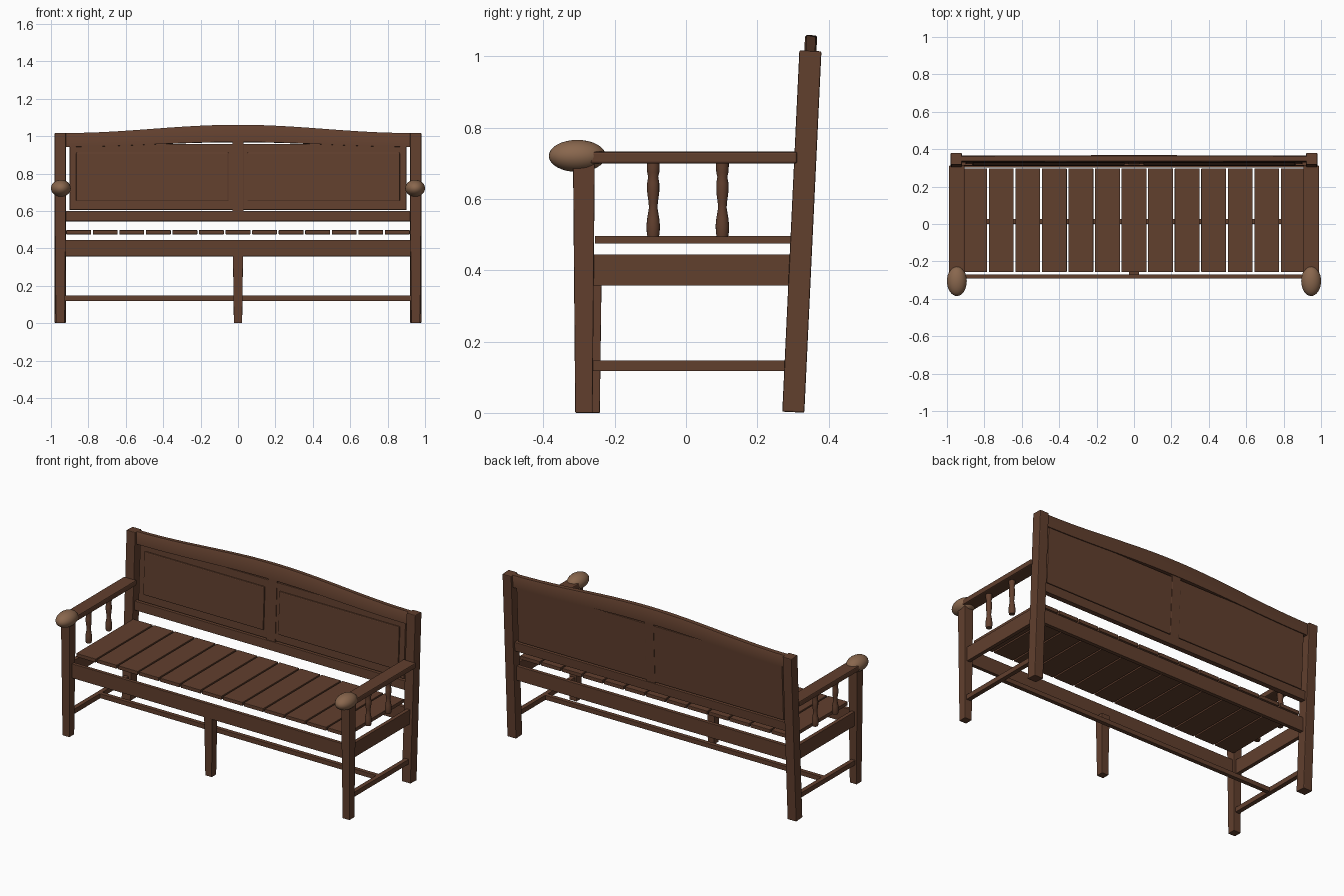
import bpy, bmesh, math
from mathutils import Vector

if "Cube" in bpy.data.objects:
    bpy.data.objects.remove(bpy.data.objects["Cube"])


def material(name, rgb):
    m = bpy.data.materials.new(name)
    m.diffuse_color = (*rgb, 1)
    m.use_nodes = True
    m.node_tree.nodes["Principled BSDF"].inputs["Base Color"].default_value = m.diffuse_color
    return m


WOOD = material("dark_wood", (0.12, 0.05, 0.027))
LIGHT = material("worn_wood", (0.25, 0.135, 0.075))
TILT = math.atan(0.0473)


def finish(name, bm, mat=WOOD, bevel=0.0, back=False):
    bmesh.ops.recalc_face_normals(bm, faces=bm.faces)
    me = bpy.data.meshes.new(name)
    bm.to_mesh(me)
    bm.free()
    me.materials.append(mat)
    ob = bpy.data.objects.new(name, me)
    bpy.context.collection.objects.link(ob)
    if bevel:
        b = ob.modifiers.new("soft_edges", 'BEVEL')
        b.width, b.segments = bevel, 2
    if back:  # parts of the reclined back share one pivot
        ob.location = (0, 0.301, 0)
        ob.rotation_euler = (-TILT, 0, 0)
    return ob


def box(name, x, y, z, bevel=0.002, back=False, taper=1.0):
    """Box from (min, max) ranges; taper scales the bottom end."""
    bm = bmesh.new()
    bmesh.ops.create_cube(bm, size=1)
    c = Vector([(r[0] + r[1]) / 2 for r in (x, y, z)])
    d = [r[1] - r[0] for r in (x, y, z)]
    for v in bm.verts:
        k = taper if v.co.z < 0 else 1
        v.co = c + Vector((v.co.x * d[0] * k, v.co.y * d[1] * k, v.co.z * d[2]))
    return finish(name, bm, bevel=bevel, back=back)


def smooth(ob):
    for o in bpy.context.selected_objects:
        o.select_set(False)
    ob.select_set(True)
    bpy.context.view_layer.objects.active = ob
    bpy.ops.object.shade_smooth_by_angle(angle=math.radians(40))


def spindle(name, x, y):
    profile = [(0.494, 0.016), (0.505, 0.018), (0.525, 0.019), (0.545, 0.017),
               (0.575, 0.012), (0.59, 0.013), (0.62, 0.017), (0.645, 0.017),
               (0.662, 0.014), (0.675, 0.017), (0.69, 0.018), (0.702, 0.018)]
    n, bm = 16, bmesh.new()
    rings = [[bm.verts.new((x + r * math.cos(2 * math.pi * i / n),
                            y + r * math.sin(2 * math.pi * i / n), z))
              for i in range(n)] for z, r in profile]
    for a, b in zip(rings, rings[1:]):
        for i in range(n):
            j = (i + 1) % n
            bm.faces.new((a[i], a[j], b[j], b[i]))
    bm.faces.new(rings[0])
    bm.faces.new(rings[-1])
    smooth(finish(name, bm))


def span(s, a, b):
    return tuple(sorted((s * a, s * b)))


# Both ends of the bench
for s, side in ((-1, "left"), (1, "right")):
    box(f"front_leg_{side}", span(s, 0.92, 0.98), (-0.317, -0.256), (0, 0.705), 0.003, taper=0.8)
    box(f"back_post_{side}", span(s, 0.92, 0.98), (-0.031, 0.031), (0.002, 1.017), 0.004, back=True)
    box(f"side_apron_{side}", span(s, 0.938, 0.962), (-0.26, 0.3), (0.357, 0.445))
    box(f"side_stretcher_{side}", span(s, 0.936, 0.964), (-0.265, 0.285), (0.117, 0.147))
    box(f"armrest_{side}", span(s, 0.905, 0.99), (-0.27, 0.312), (0.70, 0.733), 0.006)
    for i, y in enumerate((-0.092, 0.102)):
        spindle(f"arm_spindle_{side}_{i + 1}", s * 0.948, y)
    # Rounded armrest end
    bm = bmesh.new()
    bmesh.ops.create_uvsphere(bm, u_segments=32, v_segments=16, radius=1)
    for v in bm.verts:
        v.co = Vector((s * 0.947 + v.co.x * 0.053, -0.305 + v.co.y * 0.08, 0.721 + v.co.z * 0.045))
    smooth(finish(f"arm_knob_{side}", bm, LIGHT))
    # Back panel with raised field
    box(f"back_panel_{side}", span(s, 0.027, 0.9), (-0.009, 0.011), (0.606, 0.958), back=True)
    box(f"raised_field_{side}", span(s, 0.05, 0.865), (-0.018, -0.005), (0.652, 0.913), 0.005, back=True)

# Long rails
box("front_apron", (-0.925, 0.925), (-0.291, -0.269), (0.357, 0.445))
box("back_apron", (-0.925, 0.925), (0.302, 0.326), (0.357, 0.445))
box("centre_stretcher", (-0.945, 0.945), (0.0, 0.026), (0.119, 0.147))
box("centre_leg", (-0.027, 0.027), (-0.291, -0.237), (0, 0.37), taper=0.82)

# Seat slats running front to back
for i in range(13):
    x = (i - 6) * 0.142
    box(f"seat_slat_{i + 1}", (x - 0.0665, x + 0.0665), (-0.256, 0.296), (0.475, 0.497))

# Back frame
box("back_lower_rail", (-0.925, 0.925), (-0.017, 0.017), (0.545, 0.6), back=True)
box("back_centre_stile", (-0.03, 0.03), (-0.012, 0.013), (0.595, 0.98), back=True)

# Arched top rail
bm = bmesh.new()
N = 32
rows = []
for i in range(N + 1):
    x = -0.925 + 1.85 * i / N
    k = 0.5 + 0.5 * math.cos(math.pi * x / 0.925)
    lo, hi = 0.943 + 0.026 * k, 1.017 + 0.044 * k
    rows.append([bm.verts.new((x, y, z)) for y, z in
                 ((-0.017, lo), (0.017, lo), (0.017, hi - 0.005), (0.013, hi),
                  (-0.013, hi), (-0.017, hi - 0.005))])
for a, b in zip(rows, rows[1:]):
    for i in range(6):
        j = (i + 1) % 6
        bm.faces.new((a[i], a[j], b[j], b[i]))
bm.faces.new(rows[0])
bm.faces.new(rows[-1])
smooth(finish("back_top_rail", bm, back=True))
